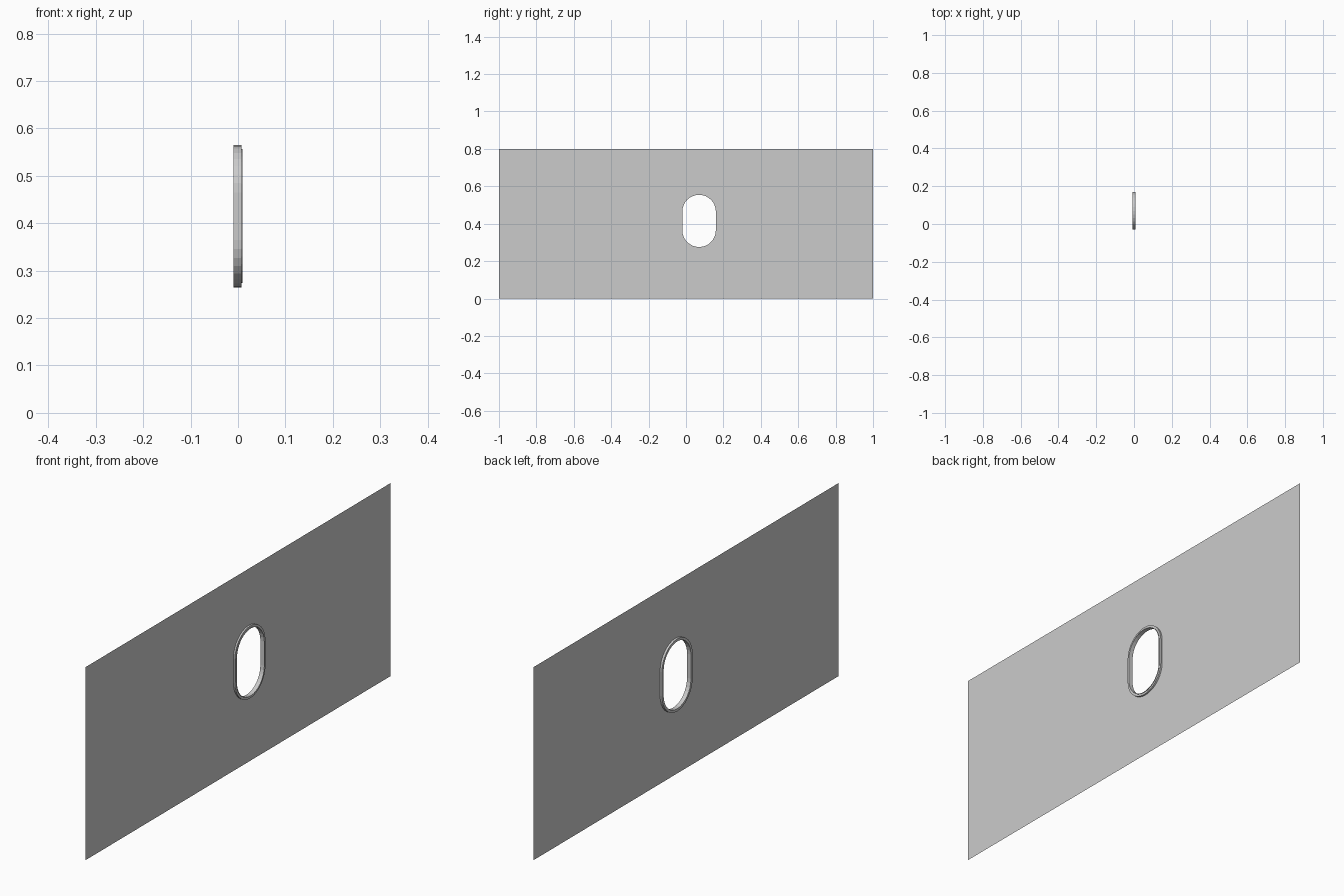
import bpy, bmesh, math

if "Cube" in bpy.data.objects:
    bpy.data.objects.remove(bpy.data.objects["Cube"])

CY, CZ = 0.07, 0.415      # centre of the opening
R, HALF = 0.10, 0.05      # end radius and half length of the straight sides
SEG = 16                  # segments per rounded end


def stadium(inset):
    """Upright rounded slot outline in the (y, z) plane."""
    pts = []
    for start, dz in ((0, HALF), (math.pi, -HALF)):
        for i in range(SEG + 1):
            a = start + math.pi * i / SEG
            pts.append((CY + (R - inset) * math.cos(a),
                        CZ + dz + (R - inset) * math.sin(a)))
    return pts


def add_loop(bm, pts, x):
    return [bm.verts.new((x, y, z)) for y, z in pts]


def finish(bm, name):
    me = bpy.data.meshes.new(name)
    bm.to_mesh(me)
    bm.free()
    ob = bpy.data.objects.new(name, me)
    bpy.context.collection.objects.link(ob)
    return ob


# Thin wall sheet with a slot opening
bm = bmesh.new()
edges = []
for pts in ([(-1, 0), (1, 0), (1, 0.8), (-1, 0.8)], stadium(0.004)):
    vs = add_loop(bm, pts, 0)
    edges += [bm.edges.new((vs[i - 1], vs[i])) for i in range(len(vs))]
bmesh.ops.triangle_fill(bm, edges=edges, use_beauty=True, normal=(1, 0, 0))
finish(bm, "wall_panel")

# Window rim: stepped cross-section (inset, x) swept around the slot
profile = [(0, -0.009), (0, 0.007), (0.0085, 0.007),
           (0.0085, 0.009), (0.0105, 0.009), (0.0105, -0.009)]
bm = bmesh.new()
loops = [add_loop(bm, stadium(d), x) for d, x in profile]
for k in range(len(loops)):
    a, b = loops[k - 1], loops[k]
    for i in range(len(a)):
        bm.faces.new((a[i - 1], a[i], b[i], b[i - 1]))
bmesh.ops.recalc_face_normals(bm, faces=bm.faces)
finish(bm, "window_rim")
